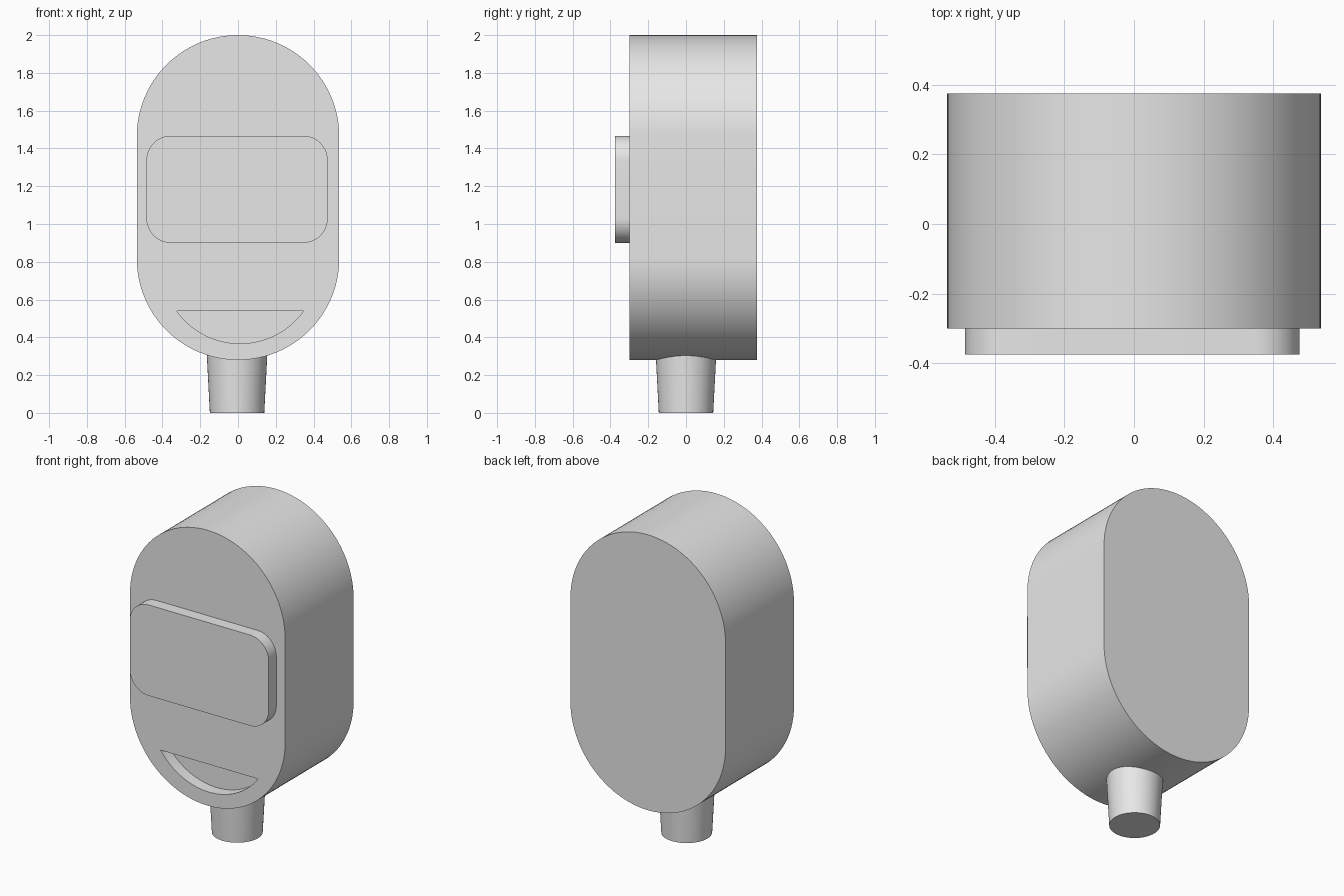
import bpy
import bmesh
from math import pi, cos, sin, acos, radians
from mathutils import Matrix

default = bpy.data.objects.get("Cube")
if default:
    bpy.data.objects.remove(default, do_unlink=True)

# Single grey material
grey = bpy.data.materials.new("light grey")
grey.use_nodes = True
colour = (0.8, 0.8, 0.8, 1)
grey.diffuse_color = colour
grey.node_tree.nodes["Principled BSDF"].inputs["Base Color"].default_value = colour


def arc(cx, cz, r, start, end, steps):
    """Points on an arc in the xz plane."""
    angles = [start + (end - start) * i / steps for i in range(steps + 1)]
    return [(cx + r * cos(a), cz + r * sin(a)) for a in angles]


def make_object(name, bm):
    bmesh.ops.recalc_face_normals(bm, faces=bm.faces)
    mesh = bpy.data.meshes.new(name)
    bm.to_mesh(mesh)
    bm.free()
    mesh.materials.append(grey)
    obj = bpy.data.objects.new(name, mesh)
    bpy.context.collection.objects.link(obj)
    return obj


def extrude_profile(name, points, y_front, y_back):
    """Solid made by sweeping an xz outline along y."""
    bm = bmesh.new()
    face = bm.faces.new([bm.verts.new((x, y_front, z)) for x, z in points])
    swept = bmesh.ops.extrude_face_region(bm, geom=[face], use_keep_orig=True)
    verts = [v for v in swept["geom"] if isinstance(v, bmesh.types.BMVert)]
    bmesh.ops.translate(bm, verts=verts, vec=(0, y_back - y_front, 0))
    return make_object(name, bm)


def select_only(obj):
    bpy.ops.object.select_all(action="DESELECT")
    obj.select_set(True)
    bpy.context.view_layer.objects.active = obj


# Capsule-shaped body
R = 0.536
FRONT, BACK = -0.3, 0.375
outline = arc(0, 2 - R, R, 0, pi, 48) + arc(0, 0.28 + R, R, pi, 2 * pi, 48)
body = extrude_profile("body", outline, FRONT, BACK)

# Recessed smile: circle segment cut into the front
r, mid_x, top_z, low_z = 0.413, 0.011, 0.54, 0.367
half = acos((low_z + r - top_z) / r)
smile = arc(mid_x, low_z + r, r, -pi / 2 - half, -pi / 2 + half, 32)
cutter = extrude_profile("smile_cutter", smile, FRONT - 0.1, FRONT + 0.075)
cutter.hide_render = True
select_only(body)
cut = body.modifiers.new("smile_recess", "BOOLEAN")
cut.operation = "DIFFERENCE"
cut.solver = "EXACT"
cut.object = cutter
bpy.ops.object.modifier_apply(modifier=cut.name)
bpy.data.objects.remove(cutter, do_unlink=True)

# Raised face panel with rounded corners
left, right, low, high, c = -0.485, 0.475, 0.9, 1.467, 0.13
corners = [(right - c, high - c), (left + c, high - c),
           (left + c, low + c), (right - c, low + c)]
rounded = []
for i, (x, z) in enumerate(corners):
    rounded += arc(x, z, c, i * pi / 2, (i + 1) * pi / 2, 12)
panel = extrude_profile("face_panel", rounded, -0.375, FRONT)

# Tapered stem, running up into the body
bm = bmesh.new()
height = 0.36
bmesh.ops.create_cone(bm, cap_ends=True, segments=64, radius1=0.144,
                      radius2=0.163, depth=height,
                      matrix=Matrix.Translation((-0.005, 0, height / 2)))
stem = make_object("stem", bm)

for obj in (body, panel, stem):
    select_only(obj)
    bpy.ops.object.shade_smooth_by_angle(angle=radians(30))
